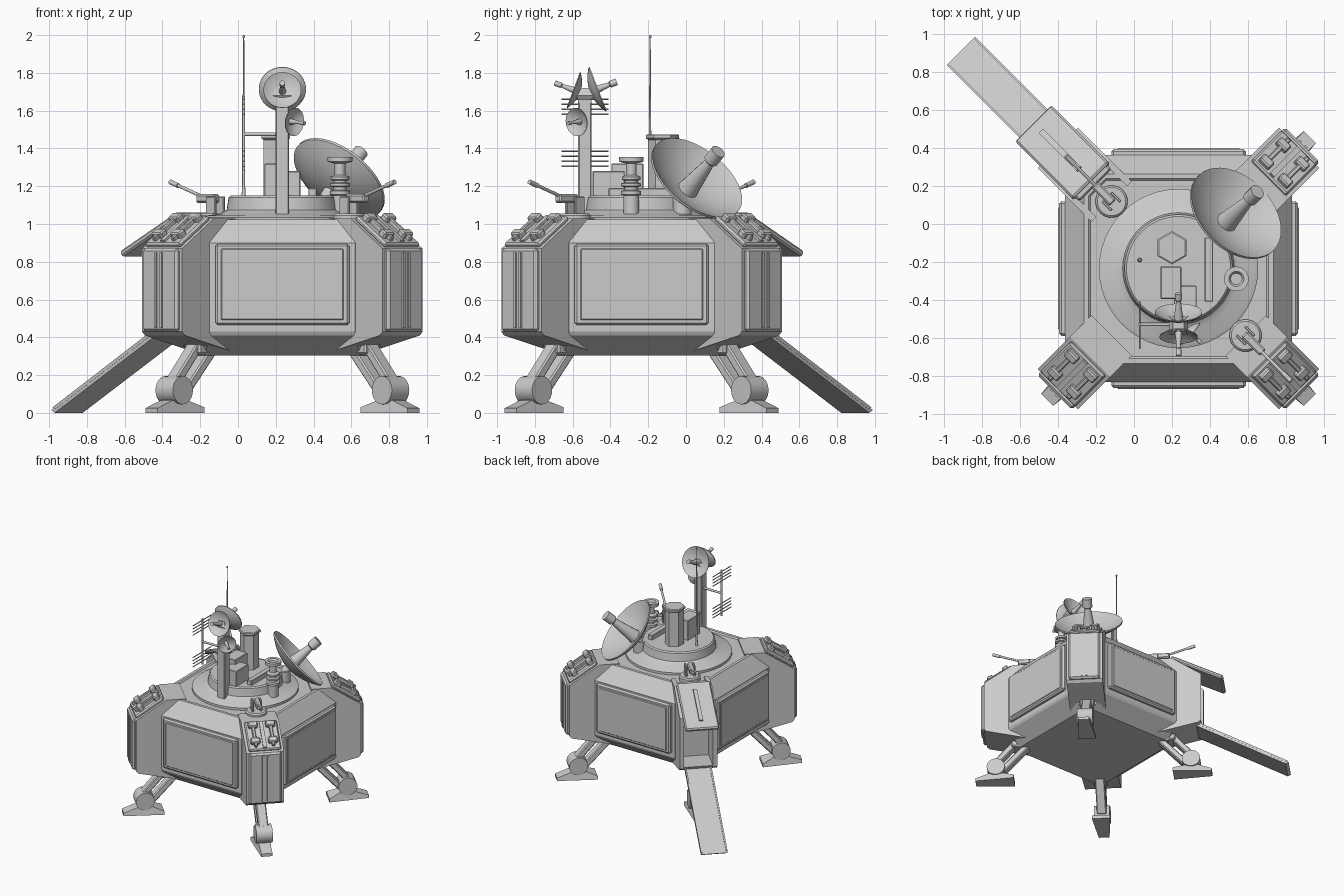
import bpy, bmesh, math
from mathutils import Matrix, Vector

default = bpy.data.objects.get("Cube")
if default:
    bpy.data.objects.remove(default, do_unlink=True)

T = lambda x, y, z: Matrix.Translation((x, y, z))
CENTRE = T(0.235, -0.235, 0)
WORLD = Matrix()


def finish(name, bm, matrix=WORLD, bevel=0.0, smooth=False):
    """Turn a bmesh into a placed object."""
    bmesh.ops.recalc_face_normals(bm, faces=bm.faces)
    if bevel:
        bmesh.ops.bevel(bm, geom=bm.edges[:], offset=bevel, segments=1, affect='EDGES')
    bm.transform(matrix)
    mesh = bpy.data.meshes.new(name)
    bm.to_mesh(mesh)
    bm.free()
    obj = bpy.data.objects.new(name, mesh)
    bpy.context.collection.objects.link(obj)
    if smooth:
        bpy.ops.object.select_all(action='DESELECT')
        obj.select_set(True)
        bpy.context.view_layer.objects.active = obj
        bpy.ops.object.shade_smooth_by_angle(angle=math.radians(35))
    return obj


def box(name, centre, size, matrix=WORLD, bevel=0.0):
    bm = bmesh.new()
    bmesh.ops.create_cube(bm, size=1)
    bm.transform(T(*centre) @ Matrix.Diagonal((*size, 1)))
    return finish(name, bm, matrix, bevel)


def loft(name, rings, matrix=WORLD, bevel=0.0):
    """Skin a stack of equal-length point rings and cap both ends."""
    bm = bmesh.new()
    rows = [[bm.verts.new(p) for p in ring] for ring in rings]
    n = len(rows[0])
    for a, b in zip(rows, rows[1:]):
        for i in range(n):
            bm.faces.new((a[i], a[(i + 1) % n], b[(i + 1) % n], b[i]))
    bm.faces.new(rows[0])
    bm.faces.new(rows[-1])
    return finish(name, bm, matrix, bevel)


def prism(name, profile, y0, y1, matrix=WORLD, bevel=0.0):
    return loft(name, [[(r, y, z) for r, z in profile] for y in (y0, y1)], matrix, bevel)


def lathe(name, profile, matrix=WORLD, steps=32):
    bm = bmesh.new()
    verts = [bm.verts.new((r, 0, z)) for r, z in profile]
    edges = [bm.edges.new(pair) for pair in zip(verts, verts[1:])]
    bmesh.ops.spin(bm, geom=verts + edges, cent=(0, 0, 0), axis=(0, 0, 1),
                   angle=math.tau, steps=steps, use_merge=False)
    bmesh.ops.remove_doubles(bm, verts=bm.verts[:], dist=0.0002)
    return finish(name, bm, matrix, smooth=steps > 8)


def aim(start, direction):
    """Matrix whose z axis points along direction."""
    return T(*start) @ Vector(direction).to_track_quat('Z', 'Y').to_matrix().to_4x4()


def rod(name, p, q, radius, matrix=WORLD, steps=12):
    d = Vector(q) - Vector(p)
    return lathe(name, [(0, 0), (radius, 0), (radius, d.length), (0, d.length)],
                 matrix @ aim(p, d), steps)


def beam(name, p, q, thick, width, matrix=WORLD, bevel=0.0):
    """Flat bar running between two points of the local xz plane."""
    d = Vector(q) - Vector(p)
    tilt = Matrix.Rotation(math.atan2(-d.z, d.x), 4, 'Y')
    return box(name, (d.length / 2, 0, 0), (d.length, width, thick),
               matrix @ T(*p) @ tilt, bevel)


def dish(name, centre, axis, radius, depth, feed):
    """Shallow bowl with a feed horn on its axis, centred on the rim."""
    m = aim(centre, axis)
    curve = [(radius * i / 8, depth * ((i / 8) ** 2 - 1)) for i in range(9)]
    wall = 0.05 * radius
    back = [(r, z - wall) for r, z in curve]
    lathe(name, back + curve[::-1], m, 40)
    t = radius * 0.12
    lathe(name + "_feed", [(0, -depth), (t * 1.7, -depth), (t * 0.8, feed * 0.6),
                           (t * 1.2, feed * 0.65), (t * 1.2, feed), (0, feed)], m, 16)


# Hull: chamfered square plan, sloped shoulders and underside
def octagon(h, c, z):
    return [(h, -c, z), (h, c, z), (c, h, z), (-c, h, z),
            (-h, c, z), (-h, -c, z), (-c, -h, z), (c, -h, z)]


loft("hull", [octagon(0.46, 0.41, 0.305), octagon(0.59, 0.385, 0.41), octagon(0.6, 0.385, 0.43),
              octagon(0.6, 0.385, 0.9), octagon(0.5, 0.4, 1.025), octagon(0.475, 0.385, 1.025),
              octagon(0.465, 0.38, 1.015)], CENTRE)

# Side panels
for k in range(4):
    F = CENTRE @ Matrix.Rotation(k * math.pi / 2, 4, 'Z')
    box("side_panel", (0.605, 0, 0.68), (0.05, 0.71, 0.43), F, 0.012)
    box("side_panel_face", (0.62, 0, 0.68), (0.03, 0.65, 0.38), F, 0.006)

# Corners: each frame has +x pointing outward along a diagonal
PILLAR = [(0.5, 0.32), (0.88, 0.41), (0.9, 0.43), (0.9, 0.87), (0.66, 1.03), (0.5, 1.03)]
FOOT = [(0.66, 0), (0.98, 0), (0.98, 0.025), (0.87, 0.065), (0.75, 0.065), (0.66, 0.03)]
for degrees in (45, 135, 225, 315):
    F = CENTRE @ Matrix.Rotation(math.radians(degrees), 4, 'Z')

    # Leg: hip, two parallel struts, knee and foot
    box("hip", (0.58, 0, 0.34), (0.2, 0.12, 0.06), F, 0.01)
    beam("outer_strut", (0.64, 0, 0.37), (0.84, 0, 0.14), 0.05, 0.08, F, 0.008)
    beam("inner_strut", (0.53, 0, 0.35), (0.76, 0, 0.10), 0.05, 0.08, F, 0.008)
    rod("knee", (0.81, -0.065, 0.12), (0.81, 0.065, 0.12), 0.075, F, 24)
    box("ankle", (0.81, 0, 0.07), (0.11, 0.09, 0.08), F, 0.01)
    foot = prism("foot", FOOT, -0.075, 0.075, F)
    inverse = F.inverted()
    for v in foot.data.vertices:
        p = inverse @ v.co
        if p.x > 0.95 or p.z > 0.05:
            p.y *= 0.6
            v.co = F @ p

    if degrees == 135:
        # Open hatch with jambs, sill, raised door and ramp
        for s in (-1, 1):
            prism("hatch_jamb", PILLAR, s * 0.115, s * 0.15, F)
        prism("hatch_sill", [(0.5, 0.32), (0.88, 0.41), (0.9, 0.44), (0.5, 0.44)], -0.12, 0.12, F)
        D = (0.65, 0, 1.05), (1.08, 0, 0.84)
        beam("hatch_door", *D, 0.035, 0.27, F, 0.01)
        beam("hatch_door_rail", (0.74, 0, 1.03), (1.02, 0, 0.89), 0.03, 0.03, F)
        box("hatch_hinge", (0.65, 0, 1.03), (0.06, 0.24, 0.05), F, 0.01)
        prism("ramp", [(0.86, 0.43), (1.625, 0.015), (1.6, 0), (0.86, 0.4)], -0.105, 0.105, F)
        for s in (-1, 1):
            beam("ramp_lip", (0.88, s * 0.1, 0.42), (1.61, s * 0.1, 0.022), 0.018, 0.012, F)
        continue

    # Closed corner: pillar, door panel, vertical rails
    prism("pillar", PILLAR, -0.15, 0.15, F)
    box("pillar_panel", (0.9, 0, 0.65), (0.05, 0.26, 0.44), F, 0.014)
    for s in (-1, 1):
        box("pillar_rail", (0.925, s * 0.02, 0.65), (0.016, 0.016, 0.4), F)
    # Hinged cover on the sloped shoulder
    S = F @ T(0.78, 0, 0.95) @ Matrix.Rotation(0.588, 4, 'Y')
    box("shoulder_cover", (0, 0, 0.01), (0.27, 0.26, 0.03), S, 0.01)
    box("shoulder_rail", (0, 0, 0.025), (0.24, 0.03, 0.025), S)
    for s in (-1, 1):
        box("hinge_arm", (0, s * 0.07, 0.035), (0.22, 0.025, 0.03), S, 0.005)
        for x in (-0.09, 0.06):
            box("hinge_block", (x, s * 0.07, 0.035), (0.05, 0.075, 0.045), S, 0.008)

# Small turrets on two opposite corners of the roof
for degrees in (135, 315):
    F = CENTRE @ Matrix.Rotation(math.radians(degrees), 4, 'Z') @ T(0.5, 0, 1.015)
    lathe("turret_base", [(0, 0), (0.085, 0), (0.085, 0.03), (0.075, 0.04), (0, 0.04)], F)
    for s in (-1, 1):
        box("turret_bracket", (0, s * 0.033, 0.08), (0.07, 0.016, 0.1), F, 0.004)
    box("turret_body", (0.06, 0, 0.12), (0.14, 0.045, 0.045), F, 0.008)
    rod("turret_barrel", (0.1, 0, 0.13), (0.33, 0, 0.205), 0.009, F)
    rod("turret_muzzle", (0.28, 0, 0.188), (0.34, 0, 0.208), 0.013, F)

# Roof drum
lathe("roof_drum", [(0, 1.0), (0.42, 1.0), (0.42, 1.035), (0.4, 1.045), (0.33, 1.055),
                    (0.295, 1.075), (0.285, 1.14), (0.275, 1.15), (0, 1.15)], CENTRE, 48)

# Hexagonal tower and equipment boxes
HEX = T(0.2, -0.125, 0) @ Matrix.Rotation(math.pi / 6, 4, 'Z')
lathe("hex_tower", [(0, 1.1), (0.075, 1.1), (0.075, 1.445), (0.088, 1.455),
                    (0.088, 1.47), (0.08, 1.475), (0, 1.475)], HEX, 6)
box("tall_box", (0.195, -0.31, 1.225), (0.11, 0.17, 0.19), bevel=0.004)
box("short_box", (0.27, -0.41, 1.205), (0.12, 0.17, 0.15), bevel=0.004)
box("low_bar", (0.395, -0.24, 1.165), (0.045, 0.34, 0.05), bevel=0.004)

# Ringed column
lathe("ringed_column", [(0, 1.03), (0.042, 1.03), (0.042, 1.15), (0.053, 1.155), (0.053, 1.175),
                        (0.035, 1.18), (0.035, 1.195), (0.053, 1.2), (0.053, 1.215), (0.035, 1.22),
                        (0.035, 1.23), (0.05, 1.235), (0.05, 1.25), (0.028, 1.26), (0.028, 1.32),
                        (0.065, 1.33), (0.065, 1.355), (0.04, 1.355), (0.03, 1.34), (0, 1.34)],
      T(0.54, -0.29, 0))

# Main dish and its mount
dish("main_dish", (0.54, 0.06, 1.245), (0.53, 0.53, 0.66), 0.28, 0.1, 0.21)
rod("main_dish_post", (0.46, -0.02, 1.03), (0.46, -0.02, 1.15), 0.05, steps=20)
rod("main_dish_neck", (0.46, -0.02, 1.13), (0.49, 0.01, 1.18), 0.035, steps=20)

# Square mast with three small dishes
MAST = T(0.235, -0.535, 0)
box("mast", (0, 0, 1.33), (0.072, 0.072, 0.64), MAST, 0.006)
loft("mast_head", [[(x * w, y * w, z) for x, y in ((-1, -1), (1, -1), (1, 1), (-1, 1))]
                   for w, z in ((0.036, 1.64), (0.036, 1.66), (0.05, 1.68), (0.03, 1.72))], MAST)
dish("rear_mast_dish", (0.235, -0.465, 1.715), (0, 0.93, 0.36), 0.125, 0.04, 0.105)
dish("front_mast_dish", (0.235, -0.597, 1.71), (0, -0.94, 0.35), 0.1, 0.035, 0.105)
dish("side_mast_dish", (0.3, -0.58, 1.54), (0.75, -0.65, -0.1), 0.075, 0.03, 0.07)
rod("side_dish_arm", (0.235, -0.535, 1.54), (0.285, -0.565, 1.54), 0.015)

# Comb aerial beside the mast
rod("comb_arm", (0.235, -0.53, 1.475), (0.03, -0.53, 1.475), 0.009)
rod("comb_spine", (0.03, -0.53, 1.28), (0.03, -0.53, 1.675), 0.008)
for base in (1.305, 1.58):
    for i in range(4):
        z = base + i * 0.027
        rod("comb_element", (0.03, -0.66, z), (0.03, -0.41, z), 0.004, steps=8)

# Whip antenna
lathe("whip_antenna", [(0, 1.14), (0.012, 1.14), (0.008, 1.2), (0.006, 1.5), (0.003, 1.985),
                       (0.007, 1.988), (0.007, 1.998), (0, 2.0)], T(0.03, -0.19, 0), 12)
